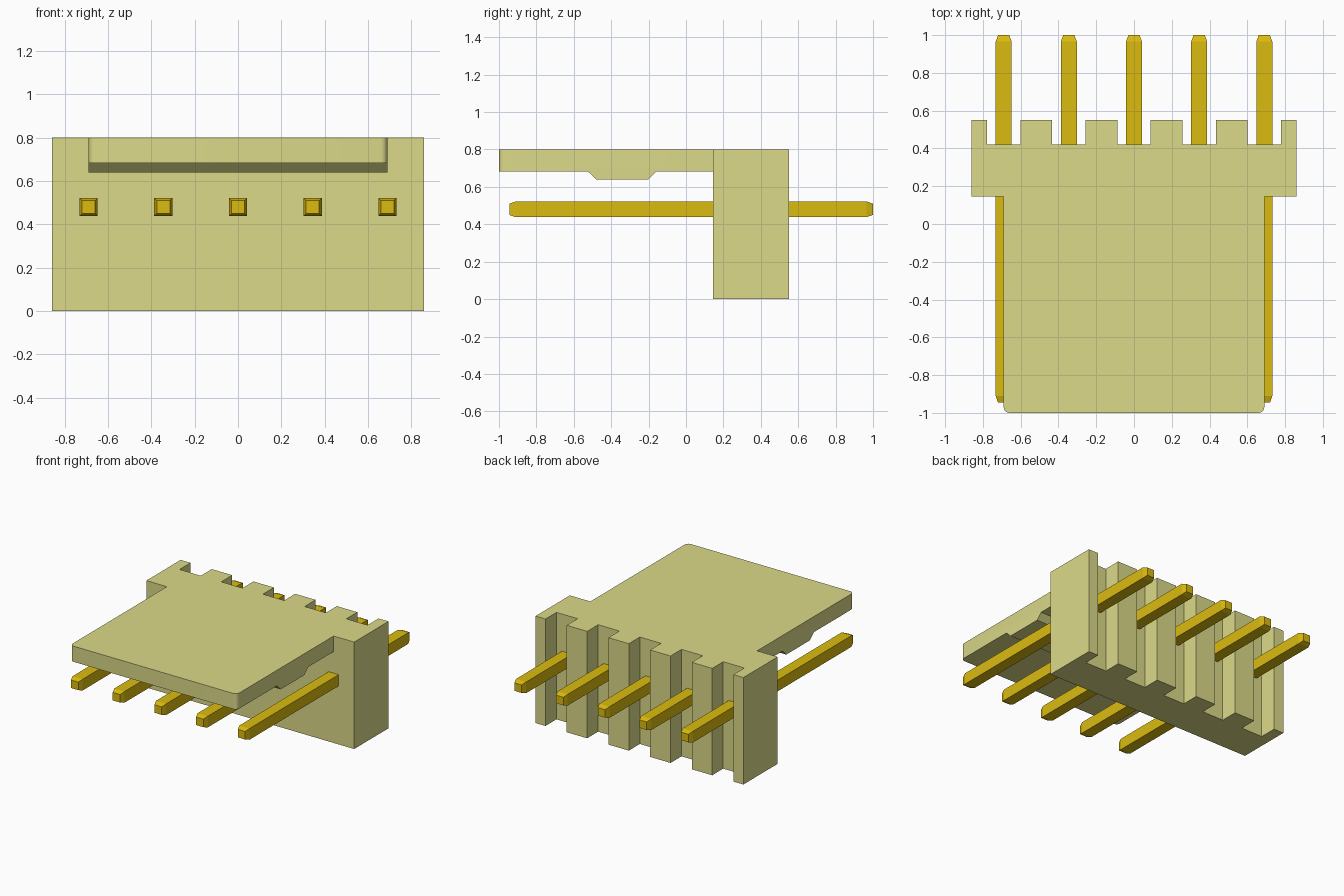
import bpy, bmesh
from mathutils import Vector

if "Cube" in bpy.data.objects:
    bpy.data.objects.remove(bpy.data.objects["Cube"])

PITCH = 0.345
CENTRES = [i * PITCH for i in range(-2, 3)]


def material(name, color):
    m = bpy.data.materials.new(name)
    m.diffuse_color = color
    m.use_nodes = True
    m.node_tree.nodes["Principled BSDF"].inputs["Base Color"].default_value = m.diffuse_color
    return m


def finish(bm, name, mat):
    bmesh.ops.recalc_face_normals(bm, faces=bm.faces)
    me = bpy.data.meshes.new(name)
    bm.to_mesh(me)
    bm.free()
    ob = bpy.data.objects.new(name, me)
    bpy.context.collection.objects.link(ob)
    me.materials.append(mat)
    return ob


def extrude(points, offset):
    bm = bmesh.new()
    face = bm.faces.new([bm.verts.new(p) for p in points])
    res = bmesh.ops.extrude_face_region(bm, geom=[face], use_keep_orig=True)
    verts = [v for v in res["geom"] if isinstance(v, bmesh.types.BMVert)]
    bmesh.ops.translate(bm, verts=verts, vec=Vector(offset))
    return bm


plastic = material("cream_plastic", (0.71, 0.70, 0.25, 1))
brass = material("gold_metal", (0.71, 0.50, 0.005, 1))

# Housing wall: plan outline with a slot behind every pin
outline = [(0.86, 0.55), (0.86, 0.145), (-0.86, 0.145), (-0.86, 0.55)]
for x in CENTRES:
    a, b = x - 0.088, x + 0.088
    outline += [(a, 0.55), (a, 0.42), (b, 0.42), (b, 0.55)]
housing = finish(extrude([(x, y, 0) for x, y in outline], (0, 0, 0.8)),
                 "housing", plastic)

# Locking tongue: side profile with a ridge underneath, rounded front corners
side = [(-1, 0.8), (-1, 0.683), (-0.525, 0.683), (-0.48, 0.64), (-0.2, 0.64),
        (-0.158, 0.683), (0.25, 0.683), (0.25, 0.8)]
bm = extrude([(-0.69, y, z) for y, z in side], (1.38, 0, 0))
corners = [e for e in bm.edges
           if all(v.co.y < -0.99 for v in e.verts)
           and abs(e.verts[0].co.z - e.verts[1].co.z) > 0.05]
bmesh.ops.bevel(bm, geom=corners, offset=0.03, segments=5, profile=0.5,
                affect='EDGES')
tongue = finish(bm, "tongue", plastic)

# Join wall and tongue into one moulded body
mod = housing.modifiers.new("join", 'BOOLEAN')
mod.operation = 'UNION'
mod.solver = 'EXACT'
mod.object = tongue
bpy.context.view_layer.objects.active = housing
housing.select_set(True)
bpy.ops.object.modifier_apply(modifier=mod.name)
bpy.data.objects.remove(tongue)
bpy.ops.object.shade_smooth_by_angle(angle=0.52)

# Square pins with tapered tips
for i, x in enumerate(CENTRES):
    bm = bmesh.new()
    rings = []
    for y, h in [(-0.945, 0.03), (-0.91, 0.042), (0.965, 0.042), (1.0, 0.03)]:
        rings.append([bm.verts.new((x + sx * h, y, 0.48 + sz * h))
                      for sx, sz in ((-1, -1), (1, -1), (1, 1), (-1, 1))])
    for r, s in zip(rings, rings[1:]):
        for k in range(4):
            j = (k + 1) % 4
            bm.faces.new((r[k], r[j], s[j], s[k]))
    bm.faces.new(rings[0])
    bm.faces.new(rings[-1])
    finish(bm, f"pin_{i + 1}", brass)
